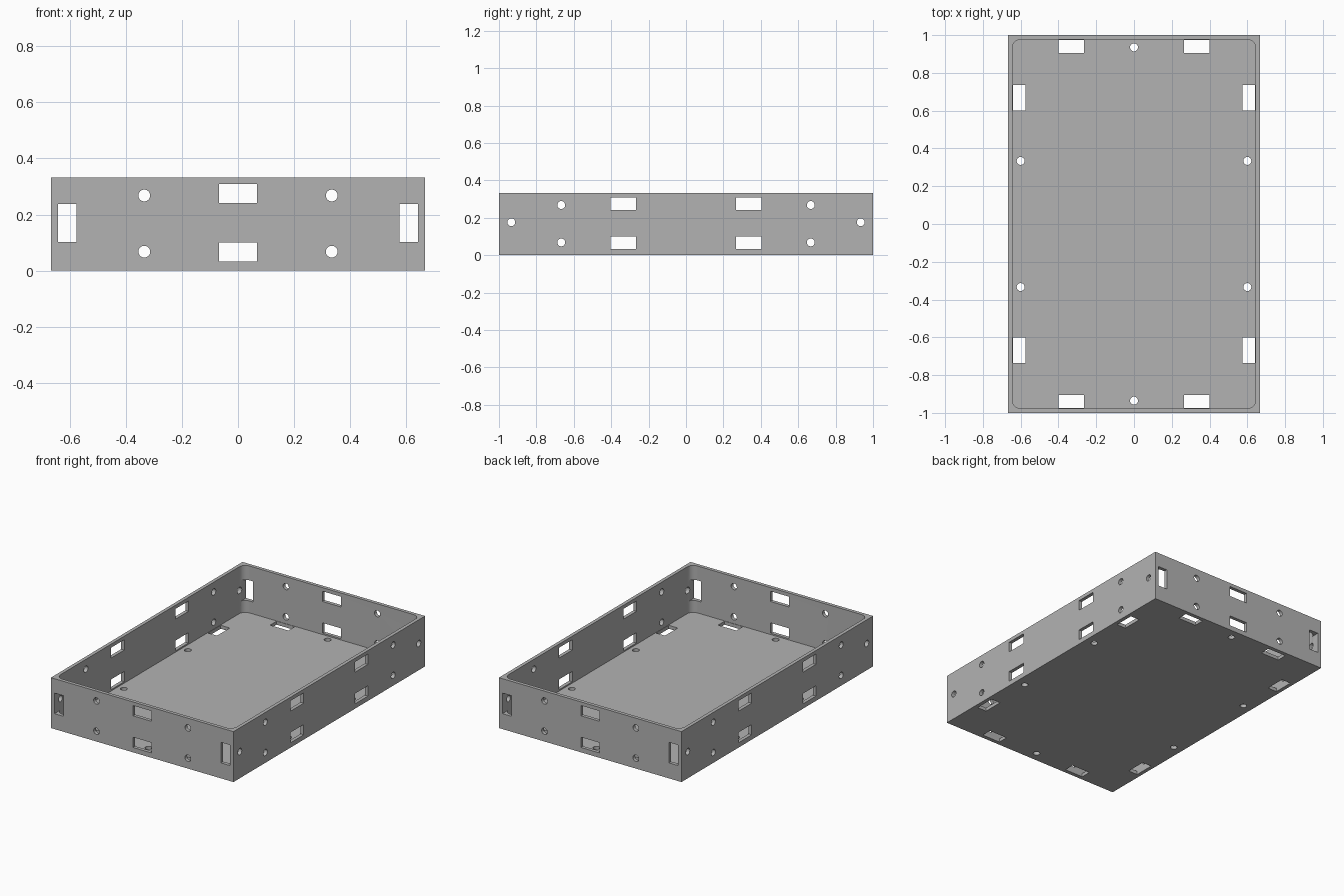
import bpy, bmesh
from math import pi
from mathutils import Matrix

cube = bpy.data.objects.get("Cube")
if cube:
    bpy.data.objects.remove(cube, do_unlink=True)

HALF_X, HALF_Y, HEIGHT = 0.667, 1.0, 0.333
WALL, FLOOR, CORNER, HOLE = 0.023, 0.023, 0.045, 0.021

grey = bpy.data.materials.new("Grey")
grey.use_nodes = True
grey.diffuse_color = (0.45, 0.45, 0.45, 1)
grey.node_tree.nodes["Principled BSDF"].inputs["Base Color"].default_value = grey.diffuse_color


def add_box(bm, center, size):
    m = Matrix.Translation(center) @ Matrix.Diagonal((*size, 1))
    return bmesh.ops.create_cube(bm, size=1, matrix=m)["verts"]


def add_peg(bm, center, axis):
    turn = {"x": Matrix.Rotation(pi / 2, 4, "Y"),
            "y": Matrix.Rotation(pi / 2, 4, "X"),
            "z": Matrix.Identity(4)}[axis]
    bmesh.ops.create_cone(bm, cap_ends=True, segments=32, radius1=HOLE, radius2=HOLE,
                          depth=0.1, matrix=Matrix.Translation(center) @ turn)


def to_object(bm, name):
    mesh = bpy.data.meshes.new(name)
    bm.to_mesh(mesh)
    bm.free()
    mesh.materials.append(grey)
    obj = bpy.data.objects.new(name, mesh)
    bpy.context.collection.objects.link(obj)
    return obj


def cut(target, cutter):
    mod = target.modifiers.new("cut", "BOOLEAN")
    mod.operation, mod.solver, mod.object = "DIFFERENCE", "EXACT", cutter
    bpy.context.view_layer.objects.active = target
    bpy.ops.object.modifier_apply(modifier=mod.name)
    bpy.data.objects.remove(cutter, do_unlink=True)


# Outer block
bm = bmesh.new()
add_box(bm, (0, 0, HEIGHT / 2), (2 * HALF_X, 2 * HALF_Y, HEIGHT))
tray = to_object(bm, "open_tray")

# Cavity with rounded upright corners
bm = bmesh.new()
add_box(bm, (0, 0, FLOOR + 0.25), (2 * (HALF_X - WALL), 2 * (HALF_Y - WALL), 0.5))
upright = [e for e in bm.edges if abs(e.verts[0].co.z - e.verts[1].co.z) > 0.1]
bmesh.ops.bevel(bm, geom=upright, offset=CORNER, segments=8, profile=0.5, affect="EDGES")
cut(tray, to_object(bm, "cavity_cutter"))

SIGNS = (-1, 1)
ROWS = (0.066, 0.275)       # heights of lower and upper slots
HOLE_ROWS = (0.068, 0.268)

# Floor slots and holes
bm = bmesh.new()
for s in SIGNS:
    add_peg(bm, (0, s * 0.935, 0), "z")
    for t in SIGNS:
        add_box(bm, (s * 0.333, t * 0.94, 0), (0.134, 0.068, 0.1))
        add_box(bm, (s * 0.608, t * 0.668, 0), (0.067, 0.134, 0.1))
        add_peg(bm, (s * 0.6, t * 0.334, 0), "z")
cut(tray, to_object(bm, "floor_cutter"))

# Front and back wall slots and holes
bm = bmesh.new()
for s in SIGNS:
    y = s * 0.98
    for z in ROWS:
        add_box(bm, (0, y, z), (0.134, 0.1, 0.068))
    for t in SIGNS:
        add_box(bm, (t * 0.608, y, 0.17), (0.066, 0.1, 0.136))
        for z in HOLE_ROWS:
            add_peg(bm, (t * 0.334, y, z), "y")
cut(tray, to_object(bm, "end_wall_cutter"))

# Left and right wall slots and holes
bm = bmesh.new()
for s in SIGNS:
    x = s * 0.65
    for t in SIGNS:
        for z in ROWS:
            add_box(bm, (x, t * 0.335, z), (0.1, 0.136, 0.068))
        for z in HOLE_ROWS:
            add_peg(bm, (x, t * 0.667, z), "x")
        add_peg(bm, (x, t * 0.934, 0.176), "x")
cut(tray, to_object(bm, "side_wall_cutter"))

# Smooth holes and corners, keep edges sharp
bpy.ops.object.select_all(action="DESELECT")
tray.select_set(True)
bpy.context.view_layer.objects.active = tray
bpy.ops.object.shade_smooth_by_angle(angle=pi / 6)
